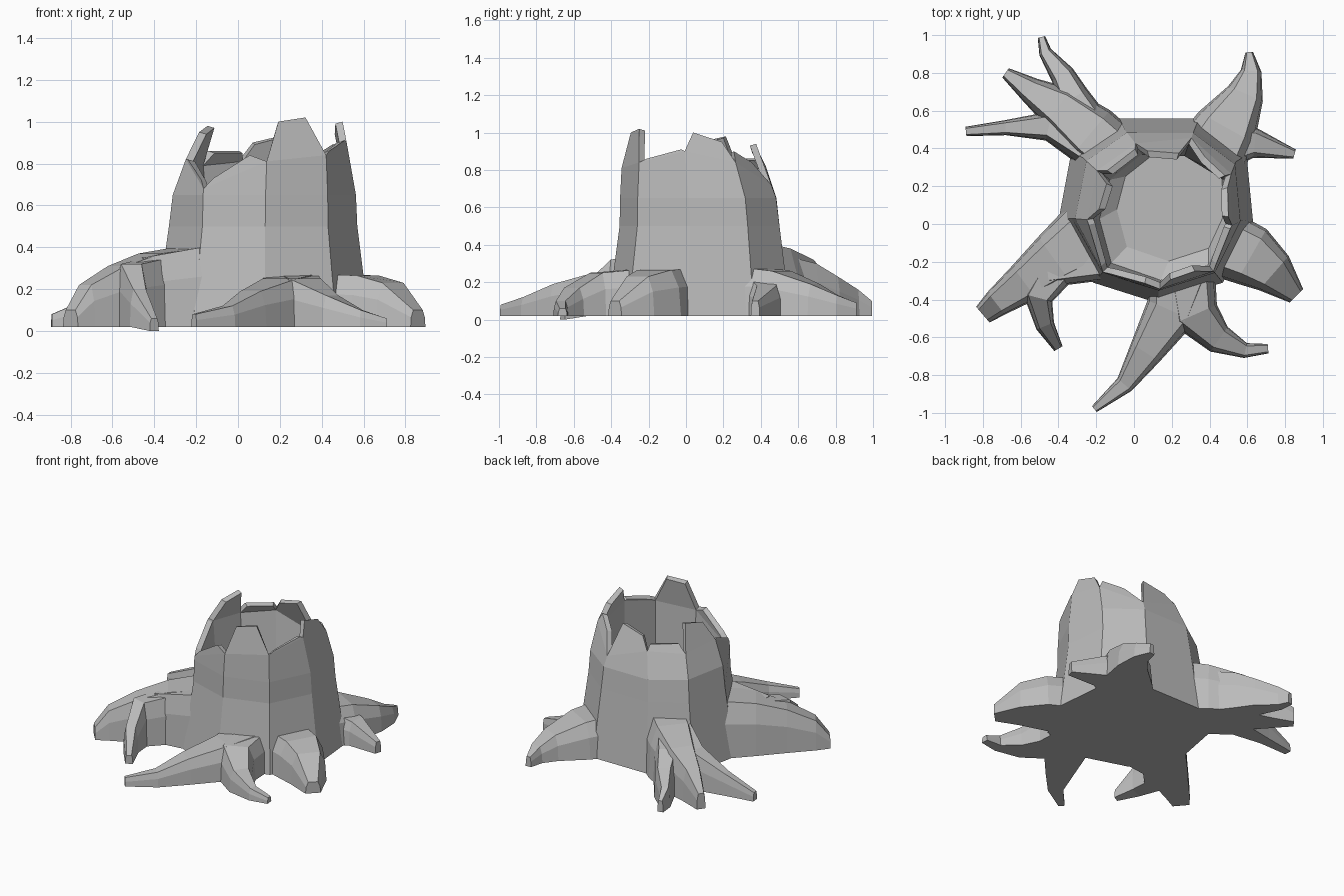
import bpy, bmesh
from mathutils import Vector

cube = bpy.data.objects.get("Cube")
if cube:
    bpy.data.objects.remove(cube, do_unlink=True)

GROUND = 0.02

wood = bpy.data.materials.new("weathered_grey_wood")
wood.use_nodes = True
COLOUR = (0.5, 0.5, 0.5, 1)
wood.diffuse_color = COLOUR
wood.node_tree.nodes["Principled BSDF"].inputs["Base Color"].default_value = COLOUR


def finish(bm, name):
    """Turn a bmesh into a flat shaded wooden object."""
    bmesh.ops.recalc_face_normals(bm, faces=bm.faces)
    mesh = bpy.data.meshes.new(name)
    bm.to_mesh(mesh)
    bm.free()
    mesh.materials.append(wood)
    obj = bpy.data.objects.new(name, mesh)
    bpy.context.collection.objects.link(obj)
    return obj


# Trunk corners at half height and at the broken rim, counter-clockwise
centre = Vector((0.15, 0.09))
middle = [Vector(p) for p in (
    (-.17, -.26), (.13, -.355), (.43, -.26), (.57, .02), (.54, .33),
    (.32, .5), (-.05, .5), (-.27, .35), (-.33, .03))]
rim = [Vector(p) for p in (
    (-.15, -.24), (.14, -.34), (.42, -.25), (.53, -.01), (.51, .25),
    (.28, .39), (.03, .4), (-.16, .25), (-.22, .02))]
# Height of the notch at each corner
notch = (.68, .81, .84, .9, .84, .72, .82, .8, .82)
# Each plank's broken top: start fraction, height, end fraction, height
tops = ((.15, .73, .72, .84), (.2, 1, .7, 1.02), (.15, .86, .92, .91),
        (.17, 1, .8, .95), (.08, .9, .6, .84), (.15, .94, .85, .9),
        (.08, .86, .85, .86), (.12, .98, .75, .95), (.1, .82, .9, .72))
COUNT = len(middle)


def wall_point(i, z, frac=0.0):
    """Point on the outer wall, part of the way along plank i."""
    def corner(k):
        k %= COUNT
        if z <= .5:
            return centre + (middle[k] - centre) * (1 + .3 * (.5 - z))
        return middle[k].lerp(rim[k], min(1, max(0, (z - .6) / .3)))
    p = corner(i).lerp(corner(i + 1), frac)
    p -= (p - centre).normalized() * max(0, z - .83) * .16
    return Vector((p.x, p.y, z))


def inset(p, depth=.035):
    """Matching point on the inner wall."""
    flat = Vector((p.x, p.y)) - centre
    flat = centre + flat * (1 - depth / flat.length)
    return Vector((flat.x, flat.y, p.z - .01))


def build_trunk():
    bm = bmesh.new()
    rings = [[bm.verts.new(wall_point(i, z)) for i in range(COUNT)]
             for z in (GROUND, .27, .4, .5, .65)]
    rings.append([bm.verts.new(wall_point(i, notch[i])) for i in range(COUNT)])
    inner = [bm.verts.new(inset(v.co)) for v in rings[-1]]
    # Hollow: foot of the wall, then a smaller floor set towards the back
    foot, floor = [], []
    for p in rim:
        q = centre + (p - centre) * .9
        foot.append(bm.verts.new((q.x, q.y, .38)))
        q = centre + (p - centre) * .76
        floor.append(bm.verts.new((q.x + .04, q.y + .04, .32)))
    for i in range(COUNT):
        j = (i + 1) % COUNT
        # Outer wall bands
        for low, high in zip(rings, rings[1:]):
            bm.faces.new((low[i], low[j], high[j], high[i]))
        # Broken plank top, its thickness and the inner wall
        f1, z1, f2, z2 = tops[i]
        a, b = (bm.verts.new(wall_point(i, z, f)) for f, z in ((f1, z1), (f2, z2)))
        c, d = (bm.verts.new(inset(v.co)) for v in (a, b))
        edge = rings[-1]
        bm.faces.new((edge[i], edge[j], b, a))
        bm.faces.new((inner[j], inner[i], c, d))
        bm.faces.new((edge[i], a, c, inner[i]))
        bm.faces.new((a, b, d, c))
        bm.faces.new((b, edge[j], inner[j], d))
        bm.faces.new((inner[i], inner[j], foot[j], foot[i]))
        bm.faces.new((foot[i], foot[j], floor[j], floor[i]))
    bm.faces.new(floor)
    bm.faces.new(rings[0])
    finish(bm, "hollow_trunk")


def build_root(name, *path, tip_z=GROUND):
    """Loft a tapering root along points of x, y, half width, height."""
    bm = bmesh.new()
    sections = []
    for k, (x, y, w, h) in enumerate(path):
        before, after = path[max(k - 1, 0)], path[min(k + 1, len(path) - 1)]
        along = Vector((after[0] - before[0], after[1] - before[1])).normalized()
        side = Vector((-along.y, along.x))
        base = tip_z if k == len(path) - 1 else GROUND
        outline = ((-1, base), (-.92, h * .65), (-.64, h),
                   (.64, h), (.92, h * .65), (1, base))
        sections.append([bm.verts.new((x + side.x * w * s, y + side.y * w * s, z))
                         for s, z in outline])
    for one, two in zip(sections, sections[1:]):
        for m in range(len(one)):
            n = (m + 1) % len(one)
            bm.faces.new((one[m], one[n], two[n], two[m]))
    bm.faces.new(sections[0])
    bm.faces.new(sections[-1])
    finish(bm, name)


build_trunk()

# Front right root, its forked prong and the web that ties them to the trunk
build_root("front_right_root", (-.23, -.06, .2, .4), (-.42, -.19, .15, .37),
           (-.58, -.31, .11, .31), (-.73, -.42, .075, .22), (-.8, -.48, .055, .1))
build_root("front_right_prong", (-.38, -.2, .11, .35), (-.51, -.39, .08, .32),
           (-.47, -.54, .05, .2), (-.4, -.66, .025, .06), tip_z=0)
build_root("front_right_web", (-.18, -.2, .1, .4), (-.46, -.235, .1, .35))

# Front root, splitting in two
build_root("front_root", (.25, -.25, .19, .27), (.2, -.46, .14, .25),
           (.06, -.68, .09, .19), (-.05, -.85, .05, .12), (-.21, -.98, .02, .08))
build_root("front_prong", (.29, -.25, .14, .27), (.32, -.48, .13, .25),
           (.45, -.61, .08, .17), (.59, -.67, .04, .1), (.71, -.66, .025, .06))

# Front left root
build_root("front_left_root", (.46, -.1, .18, .27), (.62, -.17, .165, .265),
           (.74, -.26, .12, .23), (.86, -.38, .05, .1))

# Back left root, splitting in two
build_root("back_left_root", (.4, .35, .2, .28), (.49, .51, .17, .26),
           (.59, .69, .1, .19), (.62, .81, .055, .13), (.61, .91, .02, .09))
build_root("back_left_prong", (.46, .41, .14, .25), (.64, .43, .08, .18),
           (.85, .37, .025, .1))

# Back right root, splitting in three
build_root("back_right_root", (-.08, .35, .16, .41), (-.23, .48, .16, .38),
           (-.4, .62, .12, .32), (-.55, .71, .07, .24), (-.68, .8, .03, .13))
build_root("back_right_inner_prong", (-.17, .42, .12, .36), (-.32, .67, .085, .3),
           (-.38, .79, .065, .23), (-.47, .91, .035, .16), (-.49, .99, .02, .1))
build_root("back_right_outer_prong", (-.24, .41, .11, .36), (-.45, .52, .08, .28),
           (-.68, .51, .04, .17), (-.89, .49, .025, .08))
